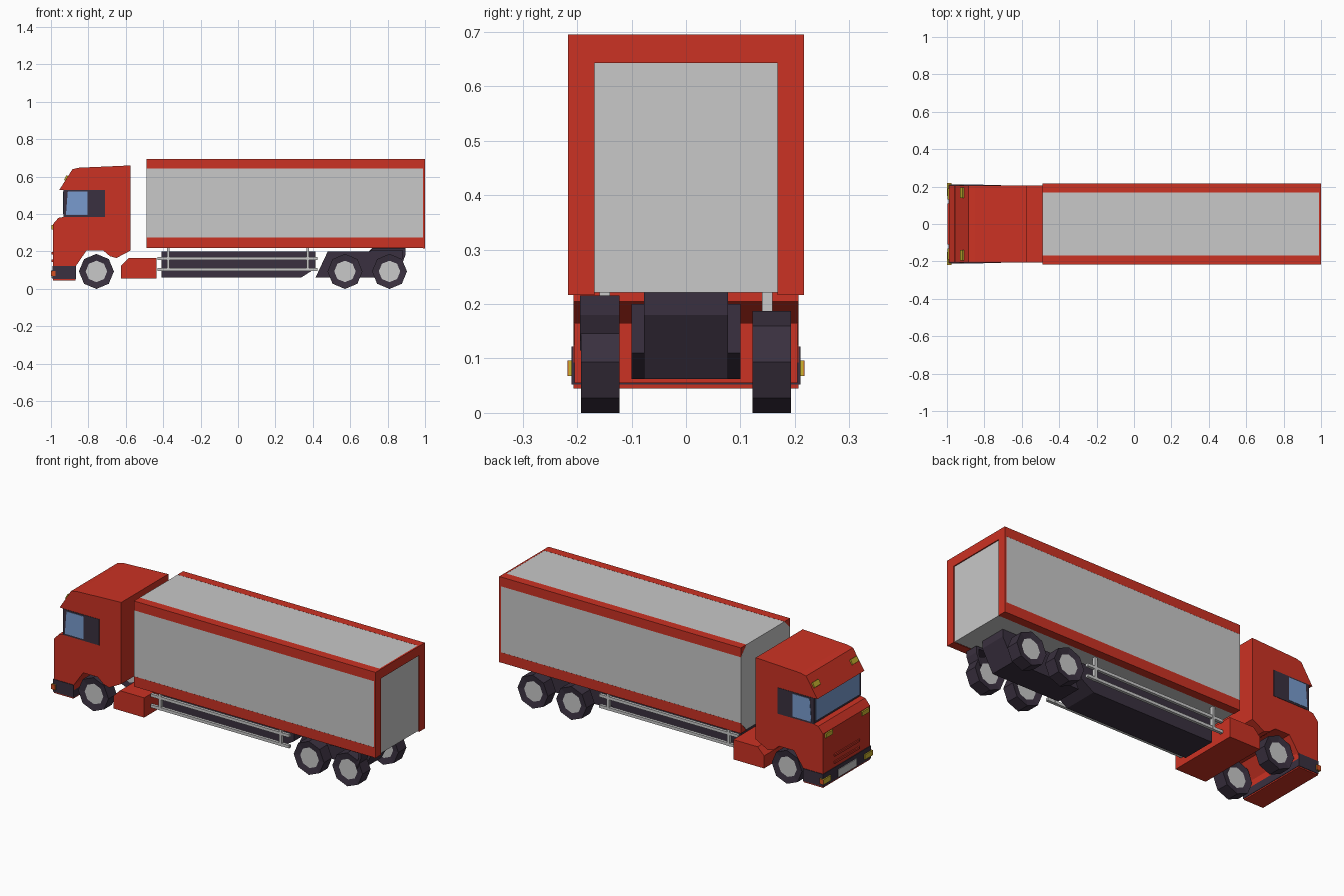
import bpy, bmesh, math
from mathutils import Matrix

cube = bpy.data.objects.get("Cube")
if cube:
    bpy.data.objects.remove(cube, do_unlink=True)


def material(name, rgb):
    m = bpy.data.materials.new(name)
    m.use_nodes = True
    m.diffuse_color = (*rgb, 1)
    m.node_tree.nodes["Principled BSDF"].inputs["Base Color"].default_value = (*rgb, 1)
    return m


RED = material("red paint", (0.6, 0.032, 0.017))
GREY = material("light grey", (0.58, 0.58, 0.58))
DARK = material("dark plum", (0.042, 0.03, 0.05))
BLUE = material("blue glass", (0.19, 0.33, 0.62))
YELLOW = material("yellow lamp", (0.6, 0.46, 0.03))
ORANGE = material("orange lamp", (0.68, 0.08, 0.015))


def finish(name, bm, *mats):
    bmesh.ops.recalc_face_normals(bm, faces=bm.faces)
    me = bpy.data.meshes.new(name)
    bm.to_mesh(me)
    bm.free()
    for m in mats:
        me.materials.append(m)
    ob = bpy.data.objects.new(name, me)
    bpy.context.collection.objects.link(ob)
    return ob


def prism(name, profile, a, b, mat, axis="y"):
    """Extrude a profile: (x, z) along y, or (y, z) along x."""
    bm = bmesh.new()
    place = (lambda p, t: (p[0], t, p[1])) if axis == "y" else (lambda p, t: (t, p[0], p[1]))
    ends = [[bm.verts.new(place(p, t)) for p in profile] for t in (a, b)]
    for ring in ends:
        bm.faces.new(ring)
    n = len(profile)
    for i in range(n):
        j = (i + 1) % n
        bm.faces.new((ends[0][i], ends[0][j], ends[1][j], ends[1][i]))
    return finish(name, bm, mat)


def box(name, x, y, z, mat):
    return prism(name, [(x[0], z[0]), (x[1], z[0]), (x[1], z[1]), (x[0], z[1])], *y, mat)


# Cab body with an open wheel arch and a roof visor
W = 0.207
prism("cab_body", [(-0.99, 0.045), (-0.99, 0.345), (-0.96, 0.38), (-0.93, 0.385), (-0.93, 0.53),
                   (-0.955, 0.53), (-0.885, 0.64), (-0.85, 0.648), (-0.575, 0.66),
                   (-0.575, 0.205), (-0.65, 0.165), (-0.685, 0.175), (-0.72, 0.205),
                   (-0.81, 0.205), (-0.865, 0.125), (-0.87, 0.045)], -W, W, RED)
prism("step_tank", [(-0.625, 0.055), (-0.625, 0.125), (-0.585, 0.165),
                    (-0.435, 0.165), (-0.435, 0.055)], -0.205, 0.205, RED)
box("bumper", (-0.993, -0.867), (-0.21, 0.21), (0.052, 0.122), DARK)
box("number_plate", (-0.997, -0.992), (-0.08, 0.08), (0.058, 0.1), GREY)
for i, z in enumerate((0.145, 0.185)):
    box(f"grille_bar_{i}", (-0.997, -0.988), (-0.11, 0.11), (z, z + 0.012), RED)

# Windscreen and side windows
box("windscreen_frame", (-0.933, -0.925), (-W, W), (0.386, 0.53), DARK)
box("windscreen_glass", (-0.936, -0.932), (-0.19, 0.19), (0.4, 0.52), BLUE)

for side, s in (("left", 1), ("right", -1)):
    box(f"window_frame_{side}", (-0.932, -0.71), (s * (W - 0.005), s * (W + 0.002)), (0.385, 0.53), DARK)
    prism(f"window_glass_{side}", [(-0.92, 0.395), (-0.91, 0.522), (-0.805, 0.522), (-0.805, 0.395)],
          s * W, s * (W + 0.004), BLUE)

    # Lamps
    box(f"bumper_lamp_{side}", (-1, -0.975), (s * 0.15, s * 0.216), (0.068, 0.096), YELLOW)
    box(f"side_lamp_{side}", (-1, -0.975), (s * 0.216, s * 0.218), (0.068, 0.096), ORANGE)
    box(f"front_lamp_{side}", (-0.998, -0.989), (s * 0.13, s * 0.19), (0.318, 0.342), YELLOW)
    prism(f"roof_lamp_{side}", [(-0.925, 0.578), (-0.93, 0.583), (-0.917, 0.608), (-0.909, 0.603)],
          s * 0.14, s * 0.195, YELLOW)

    # Trailer edge rails and rear posts
    for level, z0, z1 in (("top", 0.695, 0.643), ("bottom", 0.218, 0.275)):
        prism(f"{level}_rail_{side}", [(s * 0.168, z0), (s * 0.217, z0), (s * 0.217, z1)],
              -0.49, 0.995, RED, "x")
    box(f"rear_post_{side}", (0.99, 1), (s * 0.168, s * 0.217), (0.217, 0.695), RED)

    # Side guard rails
    for i, z in enumerate((0.095, 0.155)):
        box(f"guard_bar_{side}_{i}", (-0.43, 0.425), (s * 0.142, s * 0.158), (z, z + 0.016), GREY)
    for i, x in enumerate((-0.38, 0.365)):
        box(f"guard_post_{side}_{i}", (x, x + 0.015), (s * 0.14, s * 0.159), (0.095, 0.222), GREY)

# Trailer box with bevelled long edges that carry the rails
half = [(0.168, 0.221), (0.2165, 0.275), (0.2165, 0.643), (0.168, 0.6945)]
prism("trailer_box", half + [(-y, z) for y, z in reversed(half)], -0.49, 0.994, GREY, "x")
box("rear_header", (0.99, 1), (-0.168, 0.168), (0.643, 0.695), RED)

# Trailer underframe
prism("underframe", [(-0.41, 0.062), (0.34, 0.062), (0.415, 0.11), (0.415, 0.2), (-0.41, 0.2)],
      -0.1, 0.1, DARK)
prism("bogie", [(0.415, 0.062), (0.48, 0.2), (0.7, 0.2), (0.72, 0.222), (0.895, 0.222),
                (0.895, 0.18), (0.83, 0.062)], -0.077, 0.077, DARK)
prism("mudguard", [(0.7, 0.198), (0.72, 0.216), (0.895, 0.216), (0.895, 0.18), (0.87, 0.115),
                   (0.865, 0.115), (0.88, 0.18), (0.88, 0.204), (0.72, 0.204)],
      -0.195, -0.122, DARK)


# Wheels: eight-sided tyres with recessed hubs on both faces
def wheel(name, x, y):
    bm = bmesh.new()
    r = 0.0935
    turn = Matrix.Translation((x, y, r)) @ Matrix.Rotation(math.pi / 2, 4, "X")
    bmesh.ops.create_cone(bm, cap_ends=True, segments=8, radius1=r, radius2=r, depth=0.071, matrix=turn)
    bmesh.ops.recalc_face_normals(bm, faces=bm.faces)
    hubs = [f for f in bm.faces if len(f.verts) == 8]
    bmesh.ops.inset_individual(bm, faces=hubs, thickness=0.036, depth=-0.006)
    for f in hubs:
        f.material_index = 1
    finish(name, bm, DARK, GREY)


for axle, x in (("front", -0.757), ("middle", 0.572), ("rear", 0.81)):
    for side, s in (("left", 1), ("right", -1)):
        wheel(f"{axle}_wheel_{side}", x, s * 0.1575)
